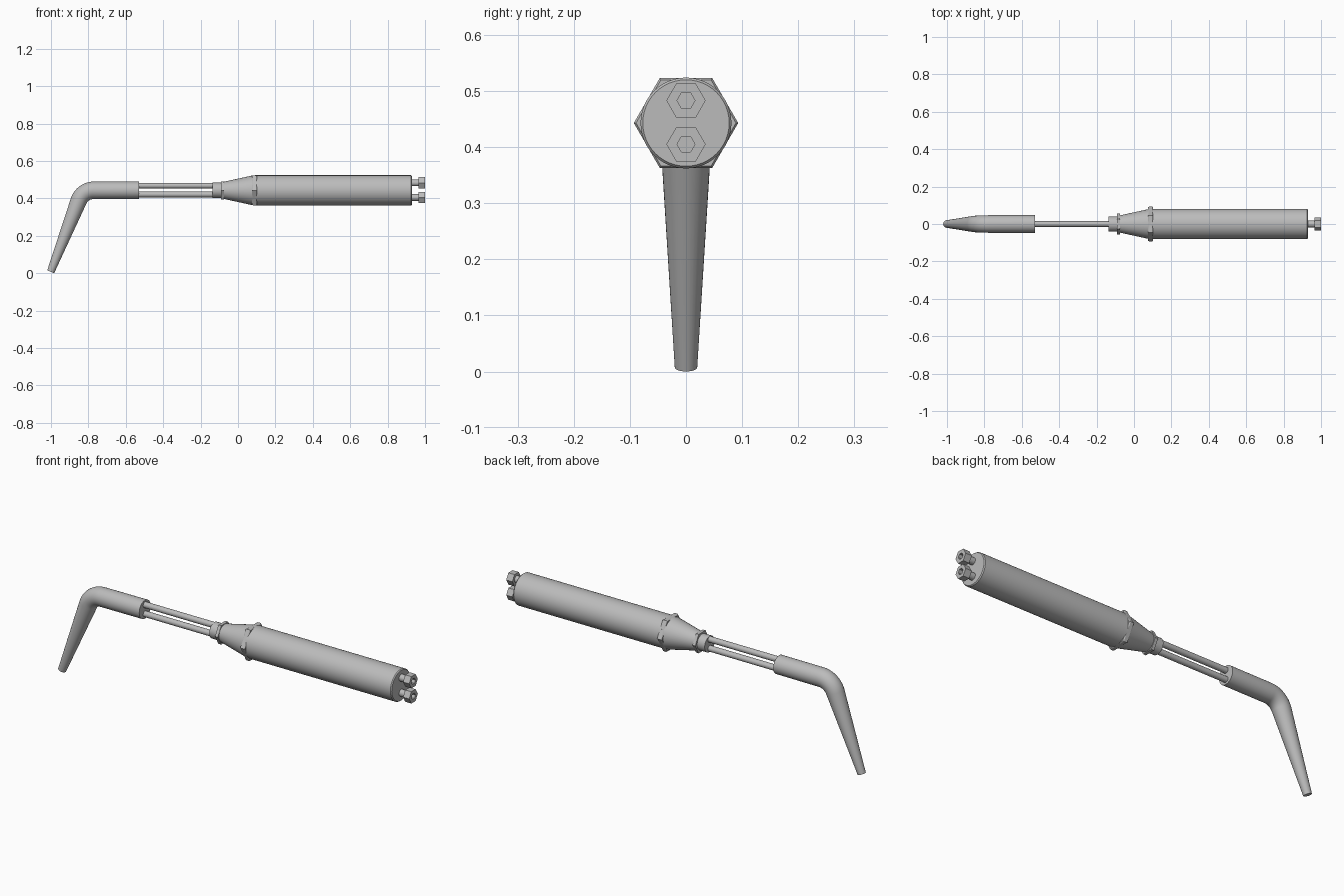
import bpy, bmesh, math
from mathutils import Vector

cube = bpy.data.objects.get("Cube")
if cube:
    bpy.data.objects.remove(cube)

metal = bpy.data.materials.new("grey_metal")
metal.use_nodes = True
GREY = (0.5, 0.5, 0.5, 1)
metal.diffuse_color = GREY
metal.node_tree.nodes["Principled BSDF"].inputs["Base Color"].default_value = GREY

AXIS_Z = 0.443


def sweep(name, rings, sides, angle=35):
    """Loft round rings (x, z, radius, direction) lying along the y = 0 plane."""
    bm = bmesh.new()
    loops = []
    for x, z, r, d in rings:
        up = Vector((-math.sin(d), 0, math.cos(d)))
        loop = []
        for i in range(sides):
            a = math.tau * i / sides
            loop.append(bm.verts.new(Vector((x, r * math.cos(a), z)) + up * r * math.sin(a)))
        loops.append(loop)
    for a, b in zip(loops, loops[1:]):
        for i in range(sides):
            j = (i + 1) % sides
            bm.faces.new((a[i], a[j], b[j], b[i]))
    bm.faces.new(loops[0])
    bm.faces.new(loops[-1])
    bmesh.ops.recalc_face_normals(bm, faces=bm.faces)
    mesh = bpy.data.meshes.new(name)
    bm.to_mesh(mesh)
    bm.free()
    mesh.materials.append(metal)
    obj = bpy.data.objects.new(name, mesh)
    bpy.context.collection.objects.link(obj)
    bpy.ops.object.select_all(action='DESELECT')
    obj.select_set(True)
    bpy.context.view_layer.objects.active = obj
    bpy.ops.object.shade_smooth_by_angle(angle=math.radians(angle))
    return obj


def lathe(name, profile, sides, z=AXIS_Z, angle=35):
    """Turned part along x from (x, radius) pairs."""
    return sweep(name, [(x, z, r, 0) for x, r in profile], sides, angle)


# Handle, tapered neck and ferrule
lathe("handle", [(0.09, 0.081), (0.925, 0.081), (0.93, 0.077)], 48)
lathe("neck", [(-0.08, 0.045), (0.08, 0.08)], 48)
lathe("ferrule", [(-0.135, 0.041), (-0.075, 0.041)], 32)

# Hexagonal collars
lathe("large_collar", [(0.075, 0.089), (0.08, 0.093), (0.097, 0.093), (0.102, 0.089)], 6, angle=20)
lathe("small_collar", [(-0.092, 0.056), (-0.076, 0.056)], 6, angle=20)

# Twin gas tubes
for name, z in (("upper_tube", 0.468), ("lower_tube", 0.421)):
    lathe(name, [(-0.55, 0.015), (-0.12, 0.015)], 24, z)

# Hose fittings: stem plus hexagonal nut with a hexagonal bore
for name, z in (("upper", 0.483), ("lower", 0.405)):
    lathe(name + "_stem", [(0.92, 0.018), (0.97, 0.018)], 24, z)
    lathe(name + "_nut", [(0.965, 0.035), (1.0, 0.035), (1.0, 0.016), (0.975, 0.016)], 6, z, 20)

# Nozzle: straight barrel, rounded elbow, tapering tip
slope = math.radians(68.5)
bend = 0.085
elbow_x = -0.772
rings = [(-0.53, AXIS_Z + 0.001, 0.047, 0)]
for i in range(11):
    t = slope * i / 10
    rings.append((elbow_x - bend * math.sin(t), AXIS_Z - bend * (1 - math.cos(t)), 0.047 - 0.003 * i / 10, t))
tip_z = 0.0075
x, z, r, t = rings[-1]
rings.append((x - (z - tip_z) / math.tan(slope), tip_z, 0.02, slope))
sweep("nozzle", rings, 32)
